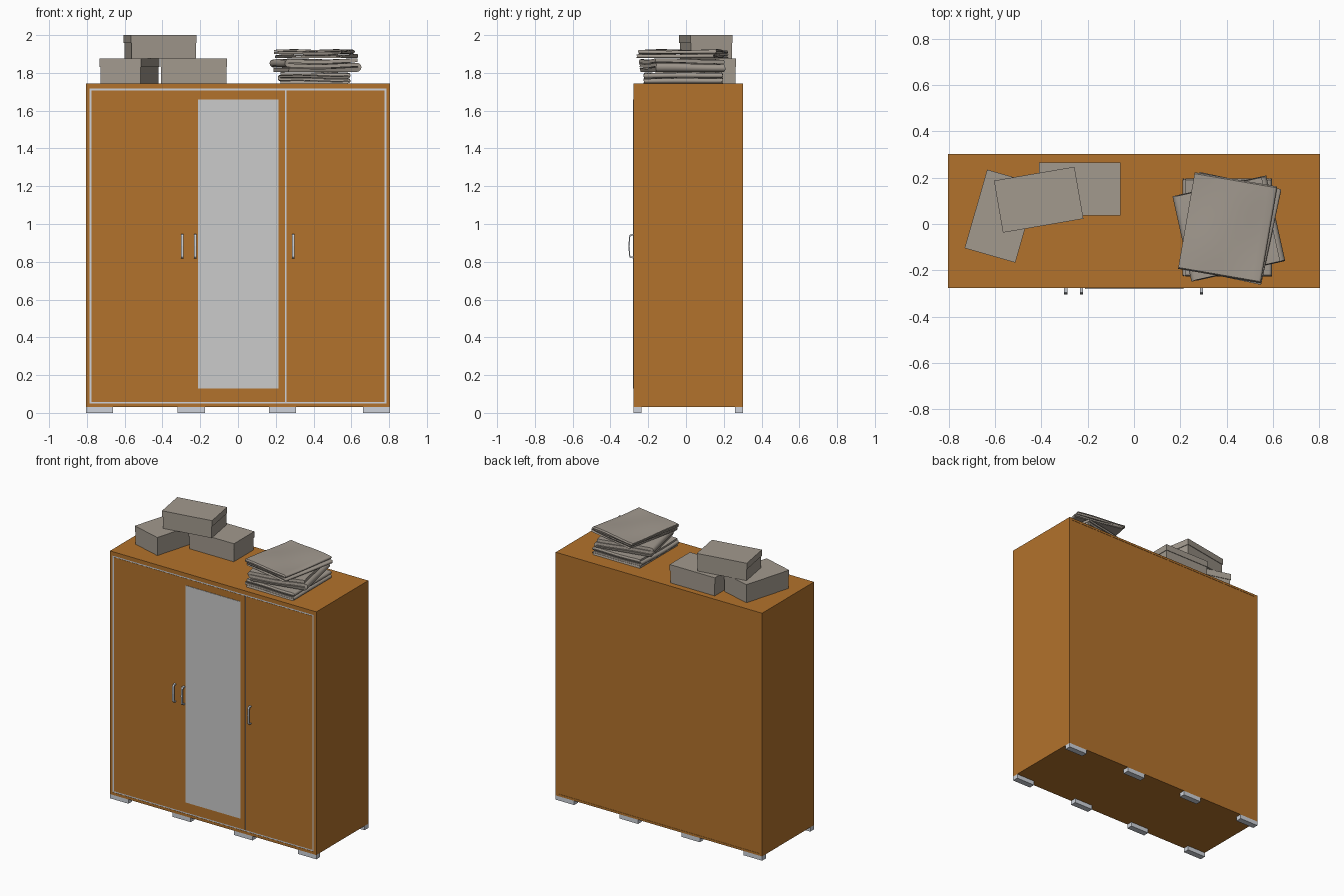
import bpy, bmesh, math
from mathutils import Matrix, Vector

if "Cube" in bpy.data.objects:
    bpy.data.objects.remove(bpy.data.objects["Cube"])


def material(name, rgb):
    m = bpy.data.materials.new(name)
    m.diffuse_color = (*rgb, 1)
    m.use_nodes = True
    m.node_tree.nodes["Principled BSDF"].inputs["Base Color"].default_value = m.diffuse_color
    return m


WOOD = material("warm wood", (0.45, 0.17, 0.025))
METAL = material("pale metal", (0.62, 0.65, 0.70))
MIRROR = material("mirror grey", (0.60, 0.60, 0.60))
CARD = material("grey card", (0.36, 0.32, 0.27))
CLOTH = material("grey cloth", (0.36, 0.32, 0.275))


def finish(bm, name, mat, smooth=False):
    bmesh.ops.recalc_face_normals(bm, faces=bm.faces)
    me = bpy.data.meshes.new(name)
    bm.to_mesh(me)
    bm.free()
    me.materials.append(mat)
    if smooth:
        for p in me.polygons:
            p.use_smooth = True
        me.set_sharp_from_angle(angle=math.radians(40))
    ob = bpy.data.objects.new(name, me)
    bpy.context.collection.objects.link(ob)
    return ob


def box(name, x, y, z, mat):
    """Box from (min, max) ranges on each axis."""
    bm = bmesh.new()
    bmesh.ops.create_cube(bm, size=1)
    for v in bm.verts:
        v.co = [r[0] if c < 0 else r[1] for c, r in zip(v.co, (x, y, z))]
    return finish(bm, name, mat)


W, F, B = 0.805, -0.277, 0.302      # half width, front, back
Z0, Z1, T = 0.03, 1.745, 0.015      # carcass bottom, top, slab thickness

# Carcass
box("top_panel", (-W, W), (F, B), (Z1 - T, Z1), WOOD)
box("bottom_panel", (-W, W), (F, B), (Z0, Z0 + T), WOOD)
for s, side in ((-1, "left"), (1, "right")):
    xs = sorted((s * W, s * (W - 0.02)))
    box(side + "_side_panel", xs, (F, B), (Z0 + T, Z1 - T), WOOD)
box("back_panel", (-W + 0.02, W - 0.02), (B - 0.012, B - 0.002), (Z0 + T, Z1 - T), WOOD)
for z, n in ((Z0 + T, "lower"), (Z1 - T - 0.013, "upper")):
    box(n + "_front_rail", (-W + 0.02, W - 0.02), (F, F + 0.03),
        (z, z + (0.004 if n == "lower" else 0.013)), WOOD)

# Pale trim behind the doors, showing as a thin line around them
box("door_trim", (-W + 0.02, W - 0.02), (F + 0.0015, F + 0.006), (0.049, 1.717), METAL)

# Doors
for n, x0, x1 in (("left", -0.775, -0.263), ("middle", -0.258, 0.250), ("right", 0.256, 0.775)):
    box(n + "_door", (x0, x1), (F, F + 0.02), (0.058, 1.708), WOOD)
box("left_door_gap", (-0.264, -0.257), (F + 0.001, F + 0.004), (0.058, 1.708), WOOD)
box("mirror_plate", (-0.212, 0.215), (F - 0.003, F), (0.13, 1.66), MIRROR)

# Bow handles: a bent strip profile in y-z, extruded across x
outer = [(0, 0.818), (-0.019, 0.820), (-0.025, 0.829), (-0.027, 0.8825),
         (-0.025, 0.936), (-0.019, 0.945), (0, 0.947)]
inner = [(0, 0.826), (-0.015, 0.828), (-0.019, 0.834), (-0.021, 0.8825),
         (-0.019, 0.931), (-0.015, 0.937), (0, 0.939)]
for n, cx in (("left", -0.295), ("middle", -0.227), ("right", 0.292)):
    bm = bmesh.new()
    grid = [[bm.verts.new((cx + dx, F + y, z)) for y, z in prof]
            for prof, dx in ((outer, -0.007), (outer, 0.007), (inner, 0.007), (inner, -0.007))]
    for a in range(4):
        p, q = grid[a], grid[(a + 1) % 4]
        for i in range(6):
            bm.faces.new((p[i], p[i + 1], q[i + 1], q[i]))
    for e in (0, 6):
        bm.faces.new([row[e] for row in grid])
    finish(bm, n + "_handle", METAL)

# Feet
for i, x in enumerate((-0.733, -0.247, 0.235, 0.733)):
    for n, y0, y1 in (("front", F, F + 0.042), ("back", B - 0.042, B)):
        box(f"{n}_foot_{i + 1}", (x - 0.072, x + 0.072), (y0, y1), (0, Z0), METAL)


# Lidded storage boxes
def storage_box(name, cx, cy, z, h, angle):
    place = Matrix.Translation((cx, cy, z)) @ Matrix.Rotation(math.radians(angle), 4, 'Z')
    a, b, g, lid = 0.1765, 0.114, 0.004, 0.043
    parts = (box(name + "_base", (-a + g, a - g), (-b + g, b - g), (0, h - 0.004), CARD),
             box(name + "_lid", (-a, a), (-b, b), (h - lid, h), CARD))
    for ob in parts:
        ob.data.transform(place)


storage_box("left_box", -0.574, 0.034, Z1, 0.130, 74)
storage_box("right_box", -0.234, 0.151, Z1, 0.130, 0)
storage_box("upper_box", -0.412, 0.105, Z1 + 0.130, 0.125, 9.8)


# Folded cloth: a zigzag ribbon with round folds, extruded with a gentle wobble
def folded_cloth(name, cx, cy, w, d, z, h, layers, angle, phase):
    pitch = h / layers
    t = pitch * 0.82                       # cloth thickness
    r = pitch / 2
    path = []
    for k in range(layers):
        s = 1 if k % 2 == 0 else -1
        zc = t / 2 + k * pitch
        half = w / 2 - r - t / 2
        path += [(s * half * (i / 6 - 1), zc) for i in range(13)]
        if k < layers - 1:                 # round fold up to the next layer
            for i in range(1, 6):
                a = -math.pi / 2 + math.pi * i / 6
                path.append((s * (half + r * math.cos(a)), zc + r + r * math.sin(a)))
    sides = ([], [])
    for i, p in enumerate(path):
        q0, q1 = path[max(i - 1, 0)], path[min(i + 1, len(path) - 1)]
        n = Vector((q0[1] - q1[1], q1[0] - q0[0])).normalized() * t / 2
        sides[0].append((p[0] + n.x, p[1] + n.y))
        sides[1].append((p[0] - n.x, p[1] - n.y))
    loop = sides[0] + sides[1][::-1]
    place = Matrix.Translation((cx, cy, z)) @ Matrix.Rotation(math.radians(angle), 4, 'Z')
    bm = bmesh.new()
    rows = []
    for j in range(17):
        y = d * (j / 16 - 0.5)
        row = []
        for x, zz in loop:
            wob = 0.0022 * (math.sin(9 * x + 13 * y + phase) + math.sin(17 * x - 8 * y + 2 * phase))
            yy = y * (1 - 0.03 * math.sin(zz / pitch * 2 + phase) ** 2)
            row.append(bm.verts.new(place @ Vector((x, yy, zz + wob * min(1, zz / t)))))
        rows.append(row)
    m = len(loop)
    for p, q in zip(rows, rows[1:]):
        for i in range(m):
            bm.faces.new((p[i], p[(i + 1) % m], q[(i + 1) % m], q[i]))
    for row in (rows[0], rows[-1]):        # caps follow the ribbon
        for i in range(m // 2 - 1):
            bm.faces.new((row[i], row[i + 1], row[m - 2 - i], row[m - 1 - i]))
    finish(bm, name, CLOTH, smooth=True)


folded_cloth("bottom_cloth", 0.403, -0.015, 0.385, 0.422, Z1, 0.058, 4, 0, 0.4)
folded_cloth("middle_cloth", 0.410, -0.020, 0.415, 0.380, Z1 + 0.061, 0.070, 3, 12.5, 1.7)
folded_cloth("upper_cloth", 0.412, -0.018, 0.371, 0.423, Z1 + 0.134, 0.020, 2, -12, 2.9)
folded_cloth("top_cloth", 0.400, -0.015, 0.372, 0.424, Z1 + 0.156, 0.022, 2, -9.8, 4.1)
